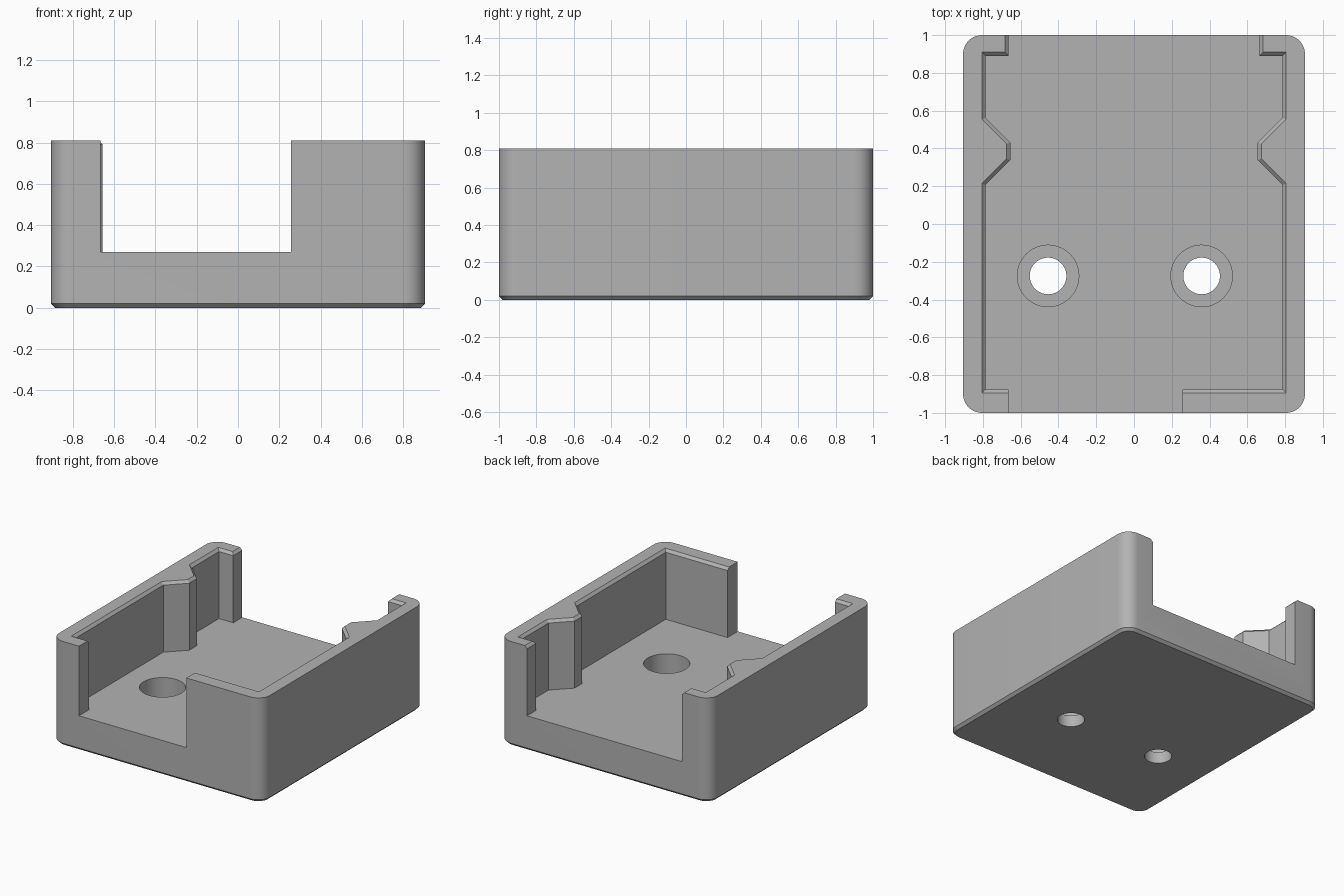
import bpy
import bmesh
from math import cos, sin, pi
from mathutils import Vector

if "Cube" in bpy.data.objects:
    bpy.data.objects.remove(bpy.data.objects["Cube"])

W, L, H = 0.905, 1.0, 0.81      # half width, half length, height
FLOOR, R, CH = 0.27, 0.1, 0.02  # floor height, corner radius, chamfer

grey = bpy.data.materials.new("plain grey")
grey.use_nodes = True
colour = (0.45, 0.45, 0.45, 1)
grey.diffuse_color = colour
grey.node_tree.nodes["Principled BSDF"].inputs["Base Color"].default_value = colour


def loft(name, sections):
    """Closed solid through (outline, z) sections, bottom to top."""
    bm = bmesh.new()
    rings = [[bm.verts.new((x, y, z)) for x, y in outline] for outline, z in sections]
    n = len(rings[0])
    for low, high in zip(rings, rings[1:]):
        for i in range(n):
            j = (i + 1) % n
            bm.faces.new((low[i], low[j], high[j], high[i]))
    bm.faces.new(rings[0][::-1])
    bm.faces.new(rings[-1])
    bmesh.ops.recalc_face_normals(bm, faces=bm.faces)
    mesh = bpy.data.meshes.new(name)
    bm.to_mesh(mesh)
    bm.free()
    mesh.materials.append(grey)
    ob = bpy.data.objects.new(name, mesh)
    bpy.context.collection.objects.link(ob)
    return ob


def rounded_rect(w, l, r, steps=10):
    pts = []
    for k, (sx, sy) in enumerate([(1, 1), (-1, 1), (-1, -1), (1, -1)]):
        for i in range(steps + 1):
            a = (k + i / steps) * pi / 2
            pts.append((sx * (w - r) + r * cos(a), sy * (l - r) + r * sin(a)))
    return pts


def circle(x, y, r, n=48):
    return [(x + r * cos(2 * pi * i / n), y + r * sin(2 * pi * i / n)) for i in range(n)]


def grow(outline, d):
    """Offset a counter-clockwise outline outwards with mitred corners."""
    pts = [Vector(p) for p in outline]
    out = []
    for i, p in enumerate(pts):
        a = (p - pts[i - 1]).normalized()
        b = (pts[(i + 1) % len(pts)] - p).normalized()
        na, nb = Vector((a.y, -a.x)), Vector((b.y, -b.x))
        out.append(p + (na + nb) * d / (1 + na.dot(nb)))
    return out


def cut(ob, cutter):
    mod = ob.modifiers.new(cutter.name, "BOOLEAN")
    mod.operation = "DIFFERENCE"
    mod.solver = "EXACT"
    mod.object = cutter
    cutter.hide_render = True
    bpy.context.view_layer.objects.active = ob
    bpy.ops.object.modifier_apply(modifier=mod.name)
    bpy.data.objects.remove(cutter)


# Outer block with rounded corners and chamfered base
outer = rounded_rect(W, L, R)
tray = loft("tray", [(rounded_rect(W - CH, L - CH, R - CH), 0), (outer, CH), (outer, H)])

# Cavity with side ribs, open at the back, chamfered rim
half = [(0.786, -0.875), (0.786, 0.207), (0.655, 0.338), (0.655, 0.432),
        (0.786, 0.563), (0.786, 0.89), (0.664, 0.89), (0.664, 1.2)]
cavity = half + [(-x, y) for x, y in reversed(half)]
rim = grow(cavity, CH)
cut(tray, loft("cavity", [(cavity, FLOOR), (cavity, H - CH), (rim, H), (rim, H + CH)]))

# Front opening
notch = [(-0.665, -1.2), (0.256, -1.2), (0.256, -0.8), (-0.665, -0.8)]
cut(tray, loft("front_notch", [(notch, FLOOR), (notch, H + CH)]))

# Counterbored screw holes
for x in (-0.455, 0.358):
    for r, z in ((0.097, -0.1), (0.163, 0.09)):
        ring = circle(x, -0.275, r)
        cut(tray, loft("screw_hole", [(ring, z), (ring, FLOOR + 0.1)]))

bpy.ops.object.select_all(action="DESELECT")
tray.select_set(True)
bpy.context.view_layer.objects.active = tray
bpy.ops.object.shade_smooth_by_angle(angle=0.5)
